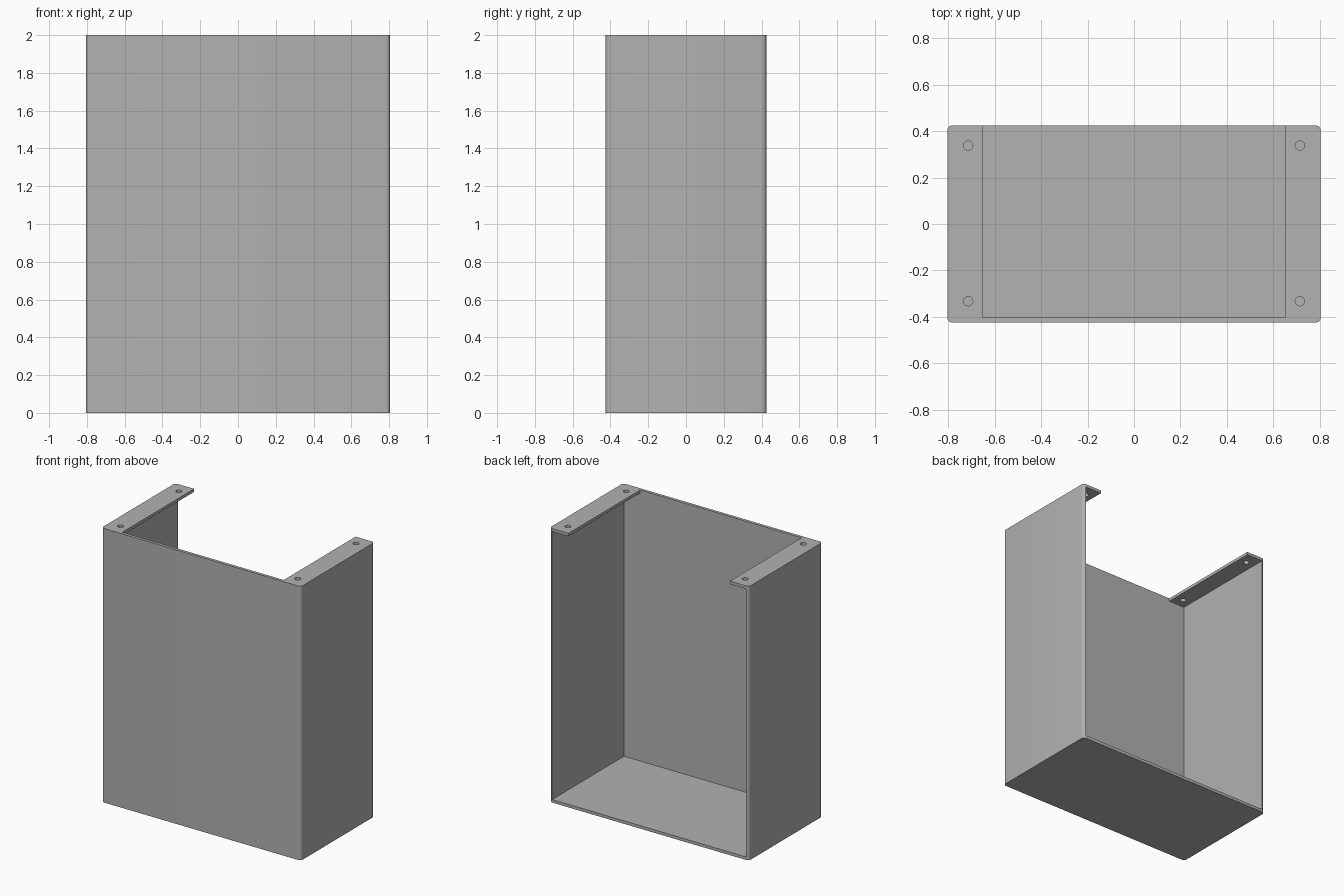
import bpy, bmesh
from math import pi, sin, cos

if "Cube" in bpy.data.objects:
    bpy.data.objects.remove(bpy.data.objects["Cube"], do_unlink=True)

HALF_X, HALF_Y, HEIGHT = 0.805, 0.425, 2.0
WALL, CORNER, OPENING = 0.022, 0.022, 0.652

grey = bpy.data.materials.new("plain grey")
grey.use_nodes = True
colour = (0.445, 0.445, 0.445, 1)
grey.diffuse_color = colour
grey.node_tree.nodes["Principled BSDF"].inputs["Base Color"].default_value = colour


def prism(name, points, sweep):
    """Extrude a closed outline along a vector."""
    bm = bmesh.new()
    face = bm.faces.new([bm.verts.new(p) for p in points])
    top = bmesh.ops.extrude_face_region(bm, geom=[face])["geom"]
    bmesh.ops.translate(bm, vec=sweep, verts=[v for v in top if isinstance(v, bmesh.types.BMVert)])
    bmesh.ops.recalc_face_normals(bm, faces=bm.faces)
    mesh = bpy.data.meshes.new(name)
    bm.to_mesh(mesh)
    bm.free()
    mesh.materials.append(grey)
    obj = bpy.data.objects.new(name, mesh)
    bpy.context.collection.objects.link(obj)
    return obj


def cut(target, cutter):
    mod = target.modifiers.new(cutter.name, "BOOLEAN")
    mod.operation, mod.solver, mod.object = "DIFFERENCE", "EXACT", cutter
    bpy.context.view_layer.objects.active = target
    bpy.ops.object.modifier_apply(modifier=mod.name)
    bpy.data.objects.remove(cutter, do_unlink=True)


# Outer case with rounded upright corners
outline = []
for i, (sx, sy) in enumerate([(1, 1), (-1, 1), (-1, -1), (1, -1)]):
    for k in range(7):
        a = (i + k / 6) * pi / 2
        outline.append((sx * (HALF_X - CORNER) + CORNER * cos(a),
                        sy * (HALF_Y - CORNER) + CORNER * sin(a), 0))
case = prism("bracket_case", outline, (0, 0, HEIGHT))

# Inside, open at the back and between the two top flanges
inner, front = HALF_X - WALL, WALL - HALF_Y
half = [(inner, WALL), (inner, HEIGHT - WALL), (OPENING, HEIGHT - WALL), (OPENING, HEIGHT + 0.1)]
section = half + [(-x, z) for x, z in reversed(half)]
cut(case, prism("inside_cutter", [(x, front, z) for x, z in section], (0, 1, 0)))

# Screw holes through the flanges
for x in (-0.715, 0.715):
    for y in (-0.333, 0.338):
        ring = [(x + 0.02 * cos(k * pi / 12), y + 0.02 * sin(k * pi / 12), HEIGHT - 0.1)
                for k in range(24)]
        cut(case, prism("hole_cutter", ring, (0, 0, 0.2)))

bpy.ops.object.select_all(action="DESELECT")
case.select_set(True)
bpy.context.view_layer.objects.active = case
bpy.ops.object.shade_smooth_by_angle(angle=pi / 6)
